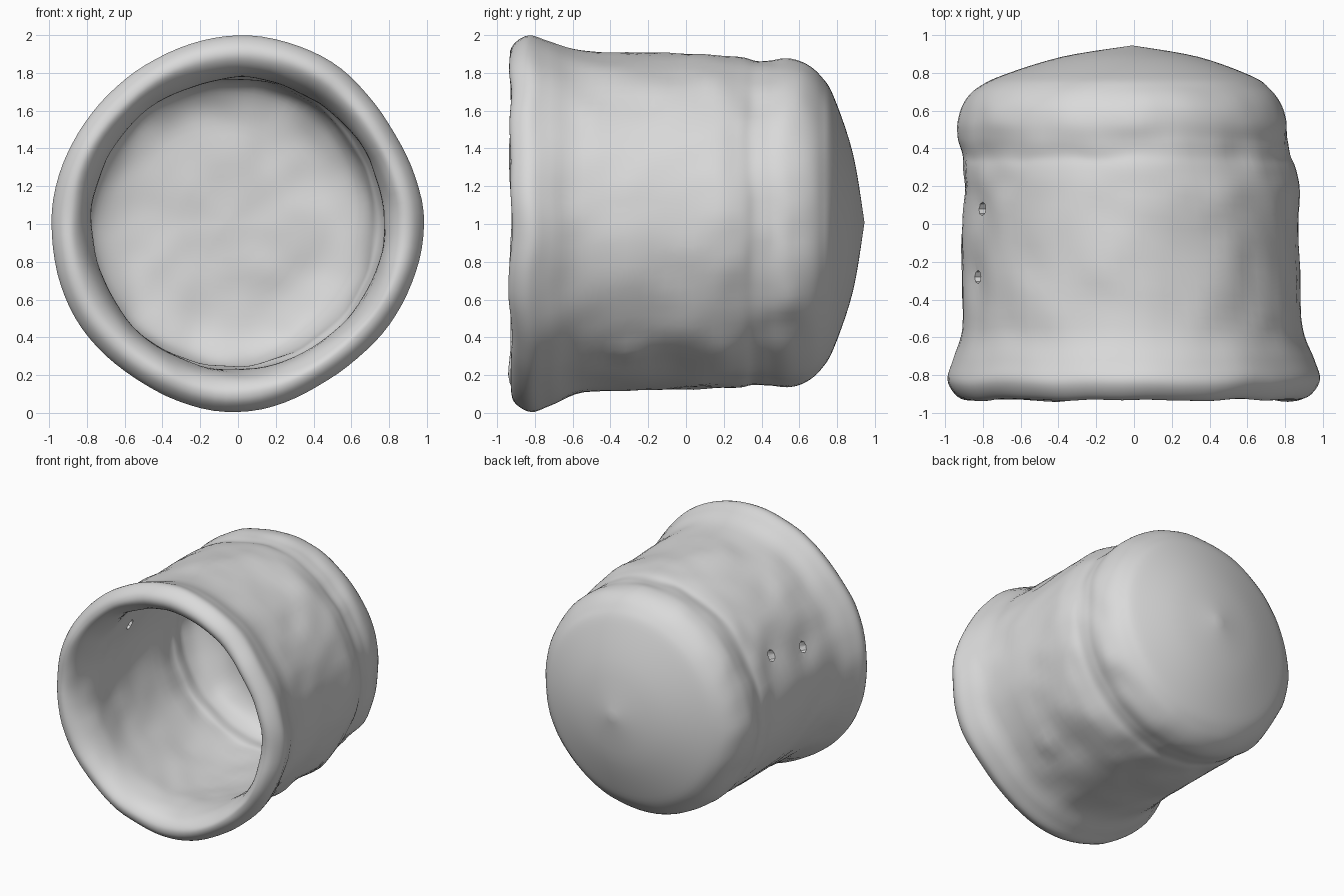
import bpy, bmesh, math
from mathutils import Vector, noise

cube = bpy.data.objects.get("Cube")
if cube:
    bpy.data.objects.remove(cube, do_unlink=True)

SEGMENTS, STEPS = 96, 5

# Profile as (y, radius): inner floor, inner wall, rolled lip, outer wall, domed base
PROFILE = [
    (.63, 0), (.63, .3), (.625, .55), (.57, .69), (.47, .755), (.36, .765),
    (.26, .785), (-.1, .80), (-.45, .79), (-.7, .772), (-.85, .81),
    (-.925, .88), (-.915, .95), (-.83, 1.0), (-.72, .965), (-.55, .905),
    (-.25, .893), (.1, .89), (.28, .879), (.36, .863), (.44, .866),
    (.54, .868), (.64, .835), (.72, .77), (.785, .66), (.885, .36), (.945, 0),
]
LIP_START, BASE_START = 12, 23
# Uneven radius of the lip, every 30 degrees counter-clockwise from +x
LIP = [.985, .957, .99, .997, .975, .972, .988, .995, .982, .997, .953, .962]
# Positions of the two small holes (y, z)
HOLES = [(.08, 1.36), (-.28, 1.30)]
HOLE_RADIUS = .85
# Local lumps on the outer wall: centre, spread, outward height
LUMPS = [((.57, -.28, .31), .09, .035), ((.62, -.25, 1.62), .10, -.02),
         ((.55, .38, 1.66), .16, -.02), ((.45, -.1, .30), .14, -.02)]


def clamp(t):
    return max(0, min(1, t))


def hole_direction(z):
    return Vector((-math.sqrt(HOLE_RADIUS ** 2 - (z - 1) ** 2), 0, z - 1))


# Shallow dents around the holes
for y, z in HOLES:
    out = hole_direction(z)
    LUMPS.append(((out.x, y, z), .11, -.03))


def catmull(a, b, c, d, t):
    return .5 * (2*b + (c - a)*t + (2*a - 5*b + 4*c - d)*t*t + (3*b - a - 3*c + d)*t**3)


def smooth_profile():
    rows, last = [], len(PROFILE) - 1
    for i in range(last):
        quad = [PROFILE[min(max(i + k, 0), last)] for k in (-1, 0, 1, 2)]
        for s in range(STEPS):
            t = s / STEPS
            y, r = (catmull(*[p[k] for p in quad], t) for k in (0, 1))
            rows.append((y, max(r, 0), i + t))
    return rows + [(*PROFILE[-1], last)]


def lip_factor(angle):
    u = angle / math.tau * 12
    i = int(u)
    return catmull(*[LIP[(i + k) % 12] for k in (-1, 0, 1, 2)], u - i)


def axis_point(y):
    # The body leans slightly to -x behind the groove
    x = -.012 * clamp((y + .7) / .3) - .043 * clamp((y - .2) / .25)
    x += .045 * clamp((y - .72) / .22)
    return Vector((x, y, 1 + .008 * clamp((y + .7) / .4)))


def pot_point(y, r, index, angle):
    # Lip wobble fades out along the wall and towards the mouth
    weight = clamp((-.5 - y) / .3) * clamp((r - .76) / .15)
    r *= 1 + (lip_factor(angle) - 1) * weight
    out = Vector((math.cos(angle), 0, math.sin(angle)))
    p = axis_point(y) + out * r
    # Hand-formed unevenness, gentle on the lip and fading on the base
    amount = .018 * clamp((BASE_START + .5 - index) / 2) * (1 - .75 * weight)
    wave = noise.noise_vector(p * 2.6) + noise.noise_vector(p * 6) * .5
    q = p + wave * amount
    # Wavy front edge
    q.y += .02 * weight * noise.noise(out * 3.5)
    if index > LIP_START:
        for c, spread, height in LUMPS:
            q += out * height * math.exp(-((p - Vector(c)).length / spread) ** 2)
    return q


# Pot body, turned around the y axis
bm = bmesh.new()
rings = [[bm.verts.new(pot_point(*row, math.tau * k / SEGMENTS)) for k in range(SEGMENTS)]
         for row in smooth_profile()]
for a, b in zip(rings, rings[1:]):
    for k in range(SEGMENTS):
        n = (k + 1) % SEGMENTS
        bm.faces.new((a[k], a[n], b[n], b[k]))
bmesh.ops.remove_doubles(bm, verts=bm.verts, dist=1e-5)
bmesh.ops.recalc_face_normals(bm, faces=bm.faces)
mesh = bpy.data.meshes.new("pot")
bm.to_mesh(mesh)
bm.free()
pot = bpy.data.objects.new("pot", mesh)
bpy.context.collection.objects.link(pot)

grey = (.7, .7, .7, 1)
clay = bpy.data.materials.new("light grey")
clay.use_nodes = True
clay.diffuse_color = grey
clay.node_tree.nodes["Principled BSDF"].inputs["Base Color"].default_value = grey
mesh.materials.append(clay)

# Two small holes through the wall on the -x side
for y, z in HOLES:
    out = hole_direction(z)
    bpy.ops.mesh.primitive_cylinder_add(vertices=8, radius=1, depth=.4,
                                        location=(out.x, y, z))
    cutter = bpy.context.object
    cutter.name = "hole_cutter"
    cutter.hide_render = True
    cutter.scale = (.045, .036, 1)
    cutter.rotation_euler = (0, math.atan2(out.x, out.z), 0)
    cutter.data.materials.append(clay)
    bpy.context.view_layer.objects.active = pot
    cut = pot.modifiers.new("hole", 'BOOLEAN')
    cut.operation, cut.object, cut.solver = 'DIFFERENCE', cutter, 'EXACT'
    bpy.ops.object.modifier_apply(modifier=cut.name)
    bpy.data.objects.remove(cutter, do_unlink=True)

bpy.ops.object.select_all(action='DESELECT')
pot.select_set(True)
bpy.context.view_layer.objects.active = pot
bpy.ops.object.shade_smooth_by_angle(angle=math.radians(40))
